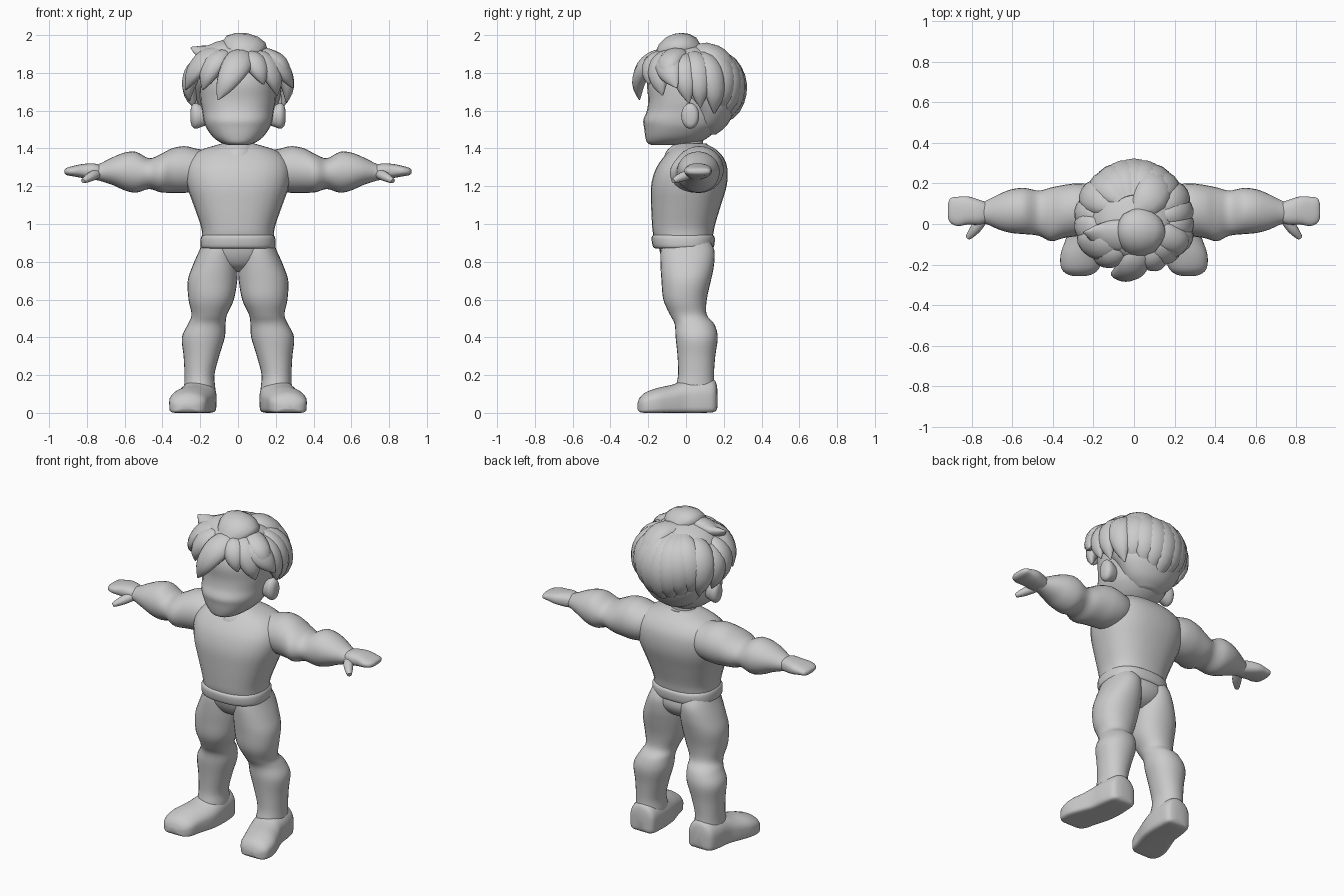
import bpy, bmesh, math
from mathutils import Vector

grey = bpy.data.materials.new("plain grey")
grey.diffuse_color = (0.6, 0.6, 0.6, 1)


def make(name, rings, angle=60):
    """Skin a list of closed rings into a smooth capped object."""
    bm = bmesh.new()
    rows = [[bm.verts.new(p) for p in r] for r in rings]
    n = len(rows[0])
    for a, b in zip(rows, rows[1:]):
        for i in range(n):
            bm.faces.new((a[i], a[(i + 1) % n], b[(i + 1) % n], b[i]))
    bm.faces.new(rows[0])
    bm.faces.new(rows[-1])
    bmesh.ops.recalc_face_normals(bm, faces=bm.faces)
    me = bpy.data.meshes.new(name)
    bm.to_mesh(me)
    bm.free()
    me.materials.append(grey)
    ob = bpy.data.objects.new(name, me)
    bpy.context.collection.objects.link(ob)
    bpy.ops.object.select_all(action='DESELECT')
    ob.select_set(True)
    bpy.context.view_layer.objects.active = ob
    bpy.ops.object.shade_smooth_by_angle(angle=math.radians(angle))
    return ob


def spline(secs, steps=4):
    """Catmull-Rom resampling of equal-length tuples."""
    out = []
    for i in range(len(secs) - 1):
        p0, p1, p2, p3 = (secs[max(0, min(len(secs) - 1, i + k))] for k in (-1, 0, 1, 2))
        for j in range(steps):
            t = j / steps
            out.append([0.5 * (2 * b + (c - a) * t + (2 * a - 5 * b + 4 * c - d) * t * t
                               + (3 * b - a - 3 * c + d) * t ** 3)
                        for a, b, c, d in zip(p0, p1, p2, p3)])
    out.append(list(secs[-1]))
    return out


def loft(name, axis, secs, side=1, power=2.0, low_power=None, sides=28, steps=4):
    """Sections are (position, a min, a max, b min, b max) across the axis."""
    rings = []
    for t, a0, a1, b0, b1 in spline(secs, steps):
        ring = []
        for k in range(sides):
            th = math.tau * k / sides
            c, s = math.cos(th), math.sin(th)
            e = 2 / (low_power if low_power and s < 0 else power)
            a = (a0 + a1) / 2 + (a1 - a0) / 2 * math.copysign(abs(c) ** e, c)
            b = (b0 + b1) / 2 + (b1 - b0) / 2 * math.copysign(abs(s) ** e, s)
            x, y, z = {'x': (t, a, b), 'y': (a, t, b), 'z': (a, b, t)}[axis]
            ring.append((x * side, y, z))
        rings.append(ring)
    return make(name, rings)


def taper(name, pts, width, thick, profile, centre):
    """Flattened tapering tube whose flat side faces the centre."""
    path = [Vector(p) for p in spline(pts, 3)]
    rad = [r[0] for r in spline([(v,) for v in profile], 12)]
    rings = []
    for i, p in enumerate(path):
        tan = (path[min(i + 1, len(path) - 1)] - path[max(i - 1, 0)]).normalized()
        u = tan.cross(p - centre).normalized()
        v = u.cross(tan).normalized()
        r = max(0.04, rad[round(i / (len(path) - 1) * (len(rad) - 1))])
        rings.append([p + u * (width * r * math.cos(k * math.tau / 12))
                      + v * (thick * r * math.sin(k * math.tau / 12)) for k in range(12)])
    return make(name, rings)


# Torso, hem band and collar
loft("shirt", 'z', [
    (.89, -.19, .19, -.16, .135), (.95, -.19, .19, -.175, .145), (1.0, -.2, .2, -.18, .155),
    (1.1, -.235, .235, -.185, .185), (1.2, -.27, .27, -.185, .215), (1.28, -.28, .28, -.165, .22),
    (1.34, -.26, .26, -.13, .205), (1.39, -.2, .2, -.085, .165), (1.425, -.09, .09, -.04, .105)],
    power=2.4)
loft("shirt_hem", 'z', [
    (.87, -.18, .18, -.155, .13), (.88, -.198, .198, -.175, .148), (.93, -.196, .196, -.182, .152),
    (.945, -.18, .18, -.165, .135)], power=2.5)
loft("collar", 'z', [(1.36, -.1, .1, -.115, .1), (1.39, -.098, .098, -.1, .11),
                     (1.425, -.085, .085, -.06, .11)])
loft("neck", 'z', [(1.34, -.09, .09, -.07, .1), (1.43, -.075, .075, -.05, .09),
                   (1.52, -.08, .08, -.06, .1)])
loft("pelvis", 'z', [(.745, -.06, .06, -.04, .06), (.78, -.13, .13, -.1, .115),
                     (.84, -.19, .19, -.135, .145), (.92, -.185, .185, -.15, .13)], power=2.2)

# Limbs, built once per side
for s, tag in ((1, "left"), (-1, "right")):
    loft(tag + "_leg", 'z', [
        (.07, .125, .28, -.05, .15), (.13, .12, .285, -.055, .152), (.2, .125, .283, -.042, .148),
        (.3, .1, .288, -.045, .155), (.4, .07, .297, -.055, .168), (.47, .066, .265, -.06, .15),
        (.52, .058, .246, -.085, .11), (.6, .022, .262, -.12, .11), (.7, .004, .266, -.13, .132),
        (.78, .002, .24, -.135, .148), (.86, .01, .205, -.135, .15), (.92, .02, .18, -.12, .12)],
        s, power=2.15)
    loft(tag + "_shoe", 'y', [
        (.167, .17, .23, .03, .12), (.15, .125, .28, .005, .175), (.08, .115, .3, 0, .185),
        (0, .115, .31, 0, .175), (-.07, .125, .335, 0, .15), (-.15, .15, .362, 0, .132),
        (-.215, .17, .36, 0, .108), (-.245, .2, .335, .005, .08), (-.257, .24, .3, .02, .05)],
        s, low_power=7)
    loft(tag + "_arm", 'x', [
        (.08, 0, .14, 1.22, 1.39), (.2, -.05, .19, 1.18, 1.395), (.28, -.06, .2, 1.165, 1.412),
        (.35, -.07, .192, 1.165, 1.4), (.41, -.085, .18, 1.168, 1.37), (.47, -.058, .165, 1.185, 1.348),
        (.54, -.05, .178, 1.166, 1.382), (.6, -.045, .172, 1.178, 1.378), (.66, -.03, .15, 1.205, 1.355),
        (.73, 0, .115, 1.228, 1.32), (.77, .005, .1, 1.235, 1.305)], s)
    loft(tag + "_hand", 'x', [
        (.71, .015, .1, 1.24, 1.305), (.76, -.003, .118, 1.235, 1.32), (.82, -.003, .136, 1.243, 1.318),
        (.87, -.01, .134, 1.252, 1.308), (.905, .005, .128, 1.258, 1.298), (.918, .03, .1, 1.268, 1.288)],
        s, power=2.5)
    taper(tag + "_thumb", [(s * .74, .04, 1.27), (s * .78, -.02, 1.25), (s * .82, -.068, 1.227)],
          .026, .024, (1, 1.1, .9, .5), Vector((s * .8, 0, 2)))
    # Ear: rounded shell and lobe
    loft(tag + "_ear", 'x', [
        (.15, -.01, .05, 1.53, 1.6), (.19, -.02, .065, 1.515, 1.625), (.225, -.025, .07, 1.505, 1.64),
        (.245, -.01, .06, 1.52, 1.625), (.252, .01, .045, 1.55, 1.6)], s)

# Head
loft("head", 'z', [
    (1.418, -.05, .05, -.18, -.05), (1.43, -.09, .09, -.205, .06), (1.46, -.132, .132, -.215, .12),
    (1.51, -.168, .168, -.222, .175), (1.55, -.182, .182, -.226, .2), (1.6, -.19, .19, -.207, .215),
    (1.66, -.2, .2, -.2, .23), (1.75, -.2, .2, -.205, .23), (1.84, -.18, .18, -.17, .2),
    (1.91, -.1, .1, -.1, .12)], power=2.3)

# Hair: inner cap, then overlapping locks
loft("hair_cap", 'z', [
    (1.475, -.07, .07, .07, .16), (1.52, -.14, .14, .02, .215), (1.6, -.195, .195, 0, .258),
    (1.68, -.225, .225, -.08, .272), (1.76, -.235, .235, -.18, .268), (1.85, -.215, .215, -.19, .23),
    (1.92, -.155, .155, -.15, .15), (1.955, -.07, .07, -.09, .06)])
middle = Vector((0, .025, 1.7))


def on_hair(az, el, scale):
    a, e = math.radians(az), math.radians(el)
    return middle + scale * Vector((.235 * math.cos(e) * math.sin(a),
                                    -.24 * math.cos(e) * math.cos(a), .25 * math.sin(e)))


# (start azimuth, start elevation, tip azimuth, tip elevation, half width, tip flare)
locks = [
    (15, 62, -22, -8, .075, 1.25), (-25, 60, -46, 2, .065, 1.12), (-40, 65, -72, 2, .08, 1.26),
    (-75, 50, -85, -10, .07, 1.14), (-95, 45, -100, -20, .07, 1.06), (20, 55, 32, 8, .06, 1.12),
    (35, 60, 55, -4, .07, 1.1), (45, 55, 76, 4, .075, 1.3), (75, 55, 88, -12, .065, 1.14),
    (95, 60, 102, -18, .065, 1.1), (110, 60, 122, -25, .07, 1.1), (-115, 60, -122, -25, .075, 1.08)]
for i, (a0, e0, a1, e1, w, flare) in enumerate(locks):
    pts = [on_hair(a0 + (a1 - a0) * t, e0 + (e1 - e0) * t,
                   .93 + .13 * math.sin(math.pi * t) + (flare - .95) * t * t)
           for t in (0, .25, .5, .75, 1)]
    taper("hair_lock_%d" % i, pts, w, .045, (.35, .85, 1.05, .95, .65, .06), middle)

# Back locks fan down to the nape
for i, az in enumerate((132, 148, 164, 180, 196, 212, 228)):
    drop = -48 + abs(az - 180) * .4
    pts = [on_hair(180 + (az - 180) * (.8 + .2 * t), 62 + (drop - 62) * t,
                   .97 + .1 * math.sin(math.pi * t) - .02 * t) for t in (0, .25, .5, .75, 1)]
    taper("back_lock_%d" % i, pts, .075, .045, (.4, .9, 1.05, .95, .65, .06), middle)

# Crown tufts
taper("crown_tuft", [(.05, .08, 1.91), (.04, 0, 1.945), (.03, -.08, 1.935), (.01, -.17, 1.86)],
      .11, .058, (.3, .95, 1.1, .9, .2), middle)
taper("side_spike", [(.03, -.06, 1.92), (-.08, -.06, 1.92), (-.17, -.05, 1.905), (-.25, -.04, 1.935)],
      .085, .045, (.4, 1, .9, .6, .05), middle)
taper("left_tuft", [(.08, -.02, 1.9), (.15, -.06, 1.885), (.22, -.09, 1.85), (.27, -.1, 1.77)],
      .07, .045, (.5, 1, 1, .8, .1), middle)
taper("back_tuft", [(0, .05, 1.93), (.08, .13, 1.9), (.11, .21, 1.83), (.1, .26, 1.73)],
      .085, .05, (.4, 1, 1.1, .8, .1), middle)
